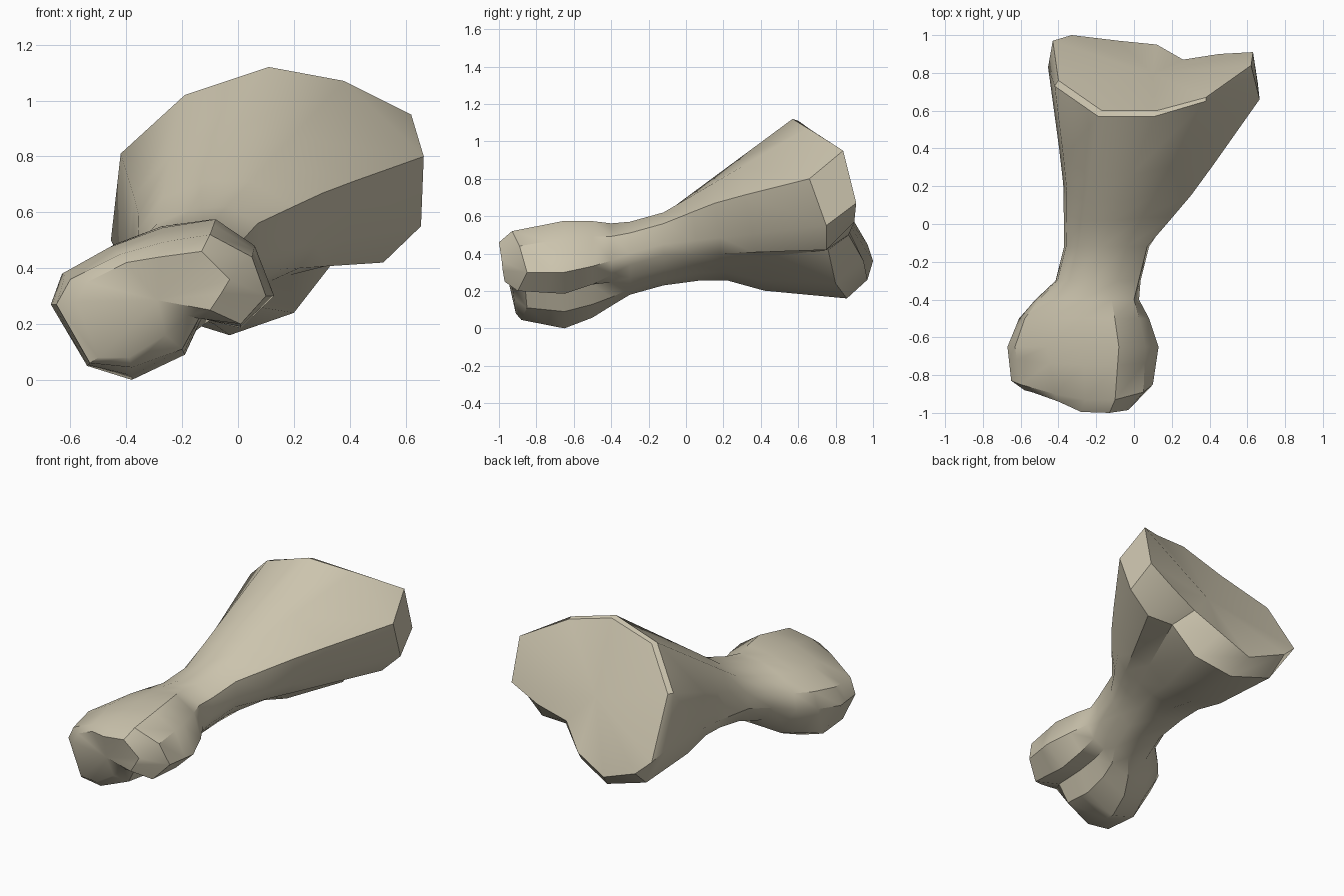
import bpy
import bmesh
from mathutils import Vector

default_cube = bpy.data.objects.get("Cube")
if default_cube:
    bpy.data.objects.remove(default_cube, do_unlink=True)


def section(points, y):
    """Turn an (x, z) profile into a cross-section at depth y."""
    return [Vector((x, y, z)) for x, z in points]


def loop_of(*points):
    return [Vector(p) for p in points]


def blend(ring_a, ring_b, amount):
    return [a.lerp(b, amount) for a, b in zip(ring_a, ring_b)]


def moved(ring, dx=0, dz=0):
    return [p + Vector((dx, 0, dz)) for p in ring]


def at_depth(ring, y):
    return [Vector((p.x, y, p.z)) for p in ring]


def center_of(ring):
    return sum(ring, Vector()) / len(ring)


# Profiles run from the upper left, over the top, down the right and back underneath
waist = section([(-.36, .47), (-.29, .56), (-.17, .61), (-.04, .62), (.07, .56), (.08, .45),
                 (.06, .39), (0, .32), (-.06, .26), (-.16, .23), (-.3, .27), (-.37, .37)], -.12)
neck = at_depth(moved(waist, dx=-.045, dz=-.05), -.3)

# Knuckled end: tilted block with a groove underneath
knuckle = section([(-.63, .38), (-.46, .475), (-.27, .545), (-.08, .575), (.06, .48), (.13, .3),
                   (.01, .185), (-.13, .22), (-.19, .09), (-.38, 0), (-.54, .05), (-.67, .27)], -.65)

# Rounded shoulder and slanted face at the tip of the knuckles
shoulder = loop_of(
    (-.6, -.85, .36), (-.42, -.9, .45), (-.26, -.93, .495), (-.1, -.93, .52),
    (.05, -.89, .44), (.1, -.85, .3), (.01, -.9, .2), (-.14, -.86, .22),
    (-.2, -.85, .11), (-.38, -.88, .045), (-.53, -.87, .06), (-.65, -.83, .27))
tip = loop_of(
    (-.54, -.89, .35), (-.4, -.94, .42), (-.28, -.995, .44), (-.13, -1, .46),
    (-.03, -.985, .36), (-.06, -.98, .31), (-.1, -.97, .25), (-.18, -.93, .23),
    (-.26, -.92, .16), (-.39, -.91, .08), (-.5, -.9, .08), (-.58, -.88, .28))

# Flared end: outer lip and the slanted, notched rim
lip = loop_of(
    (-.42, .73, .81), (-.19, .57, 1.02), (.11, .57, 1.12), (.38, .65, 1.07),
    (.665, .66, .8), (.655, .75, .55), (.52, .75, .42), (.34, .76, .42),
    (.2, .8, .24), (-.03, .86, .16), (-.32, .87, .25), (-.455, .83, .5))
rim = loop_of(
    (-.4, .76, .81), (-.17, .6, 1.02), (.12, .6, 1.11), (.38, .67, 1.06),
    (.62, .84, .95), (.63, .91, .67), (.45, .9, .57), (.26, .87, .5),
    (.12, .95, .36), (-.08, .97, .26), (-.33, 1, .36), (-.43, .97, .45))


def flare_ring(amount, arch, bulge):
    """Blend waist into lip, arching the underside and bulging the ridge."""
    ring = blend(waist, lip, amount)
    for p in ring[8:11]:
        p.z += arch
    for i in (0, 4, 11):
        ring[i].x += bulge
    ring[4].z += bulge
    return ring


rings = [
    tip,
    shoulder,
    blend(knuckle, shoulder, .35),
    knuckle,
    moved(at_depth(blend(neck, knuckle, .68), -.5), dx=-.02),
    moved(at_depth(blend(neck, knuckle, .28), -.4), dx=-.035, dz=-.01),
    neck,
    waist,
    flare_ring(.2, .04, .015),
    flare_ring(.35, .05, .025),
    flare_ring(.55, .01, .02),
    lip,
    rim,
]

# Skin the rings and close both ends
bm = bmesh.new()
loops = [[bm.verts.new(p) for p in ring] for ring in rings]
count = len(waist)
for near, far in zip(loops, loops[1:]):
    for i in range(count):
        j = (i + 1) % count
        bm.faces.new((near[i], near[j], far[j], far[i]))


def close_end(loop, hub_position):
    hub = bm.verts.new(hub_position)
    for i in range(count):
        bm.faces.new((loop[i], loop[(i + 1) % count], hub))


close_end(loops[0], center_of(tip) + Vector((0, -.015, 0)))
close_end(loops[-1], center_of(rim) + Vector((0, -.04, 0)))
bmesh.ops.recalc_face_normals(bm, faces=bm.faces[:])

mesh = bpy.data.meshes.new("limb_bone")
bm.to_mesh(mesh)
bm.free()
bone = bpy.data.objects.new("limb_bone", mesh)
bpy.context.collection.objects.link(bone)

# Bone colour
colour = (.6, .55, .42, 1)
material = bpy.data.materials.new("pale_bone")
material.use_nodes = True
material.diffuse_color = colour
material.node_tree.nodes["Principled BSDF"].inputs["Base Color"].default_value = colour
mesh.materials.append(material)

# Smooth skin with crisp rims
bpy.ops.object.select_all(action='DESELECT')
bone.select_set(True)
bpy.context.view_layer.objects.active = bone
bpy.ops.object.shade_smooth_by_angle(angle=.65)
